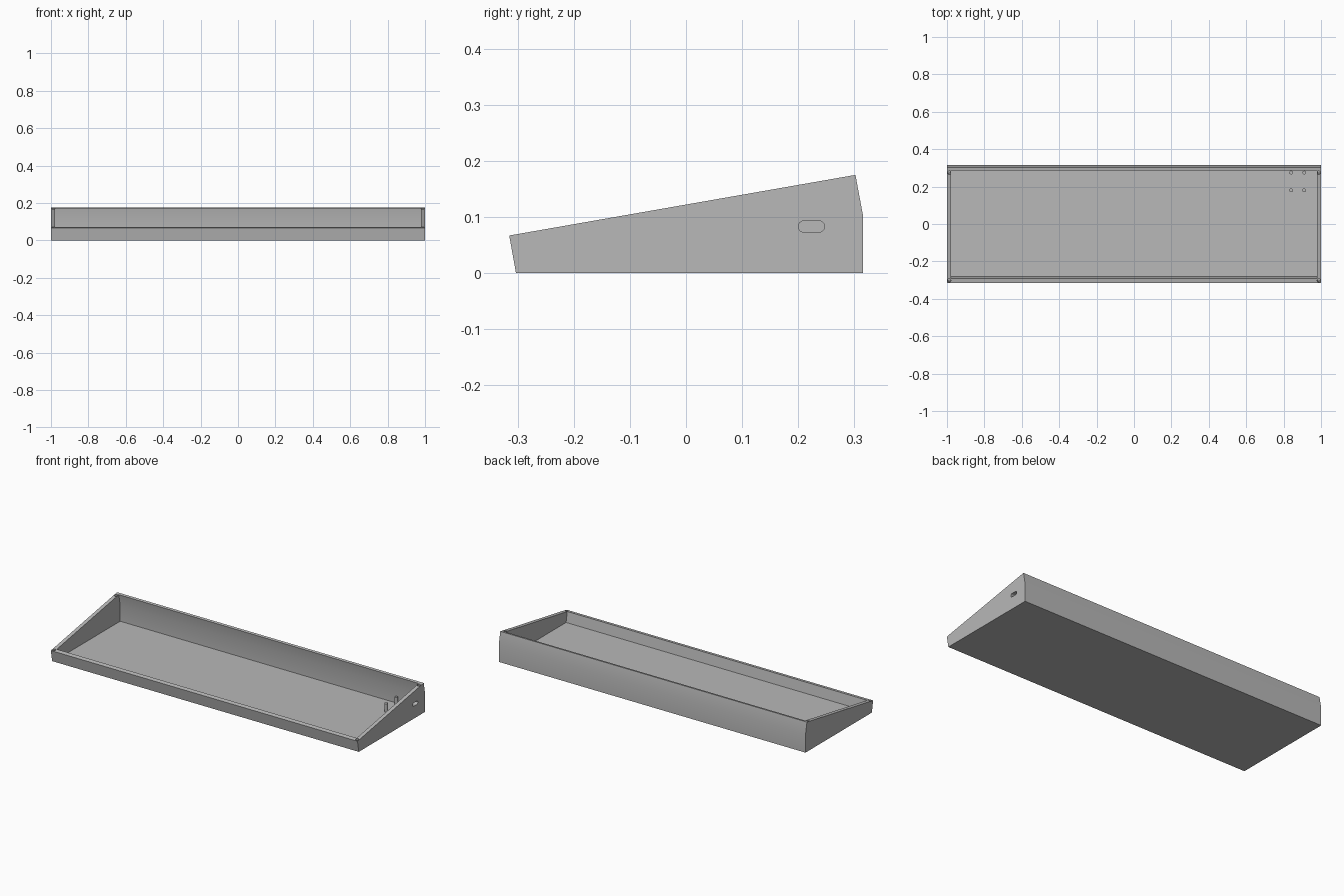
import bpy
import math

if "Cube" in bpy.data.objects:
    bpy.data.objects.remove(bpy.data.objects["Cube"], do_unlink=True)

grey = bpy.data.materials.new("plain grey")
grey.use_nodes = True
grey.diffuse_color = (0.48, 0.48, 0.48, 1)
grey.node_tree.nodes["Principled BSDF"].inputs["Base Color"].default_value = grey.diffuse_color

SLOPE = math.atan2(0.108, 0.617)


def prism(name, profile, x0, x1):
    """Extrude a (y, z) outline from x0 to x1."""
    n = len(profile)
    verts = [(x, y, z) for x in (x0, x1) for y, z in profile]
    faces = [tuple(reversed(range(n))), tuple(range(n, 2 * n))]
    faces += [(i, (i + 1) % n, n + (i + 1) % n, n + i) for i in range(n)]
    mesh = bpy.data.meshes.new(name)
    mesh.from_pydata(verts, [], faces)
    mesh.materials.append(grey)
    obj = bpy.data.objects.new(name, mesh)
    bpy.context.collection.objects.link(obj)
    return obj


def cylinder(name, radius, depth, location, tilt=0):
    bpy.ops.mesh.primitive_cylinder_add(vertices=24, radius=radius, depth=depth,
                                        location=location, rotation=(tilt, 0, 0))
    obj = bpy.context.object
    obj.name = name
    obj.data.materials.append(grey)
    return obj


def activate(obj):
    bpy.ops.object.select_all(action='DESELECT')
    obj.select_set(True)
    bpy.context.view_layer.objects.active = obj


def cut(target, cutter):
    cutter.hide_render = True
    mod = target.modifiers.new("cut", 'BOOLEAN')
    mod.operation = 'DIFFERENCE'
    mod.solver = 'EXACT'
    mod.object = cutter
    activate(target)
    bpy.ops.object.modifier_apply(modifier=mod.name)
    bpy.data.objects.remove(cutter, do_unlink=True)


# Wedge-shaped tray
tray = prism("tray", [(-0.303, 0), (0.315, 0), (0.315, 0.105),
                      (0.302, 0.175), (-0.315, 0.067)], -1, 1)

# Open hollow inside, leaving thin walls and floor
cut(tray, prism("hollow", [(-0.28, 0.011), (0.299, 0.011), (0.299, 0.105),
                           (0.278, 0.22), (-0.298, 0.11)], -0.978, 0.978))

# Rounded cable slot through the left wall
slot = []
for centre, start in ((0.237, -90), (0.21, 90)):
    for step in range(13):
        a = math.radians(start + step * 15)
        slot.append((centre + 0.01 * math.cos(a), 0.083 + 0.01 * math.sin(a)))
cut(tray, prism("slot", slot, 0.95, 1.05))

# Screw holes in the corners of the sloping rim
for x in (-0.988, 0.988):
    for y in (-0.302, 0.274):
        z = 0.067 + (y + 0.315) * math.tan(SLOPE)
        cut(tray, cylinder("screw_hole", 0.009, 0.08, (x, y, z), SLOPE))

activate(tray)
bpy.ops.object.shade_smooth_by_angle(angle=math.radians(30))

# Four board standoffs on the floor
for x in (0.84, 0.91):
    for y in (0.18, 0.275):
        post = cylinder("standoff", 0.01, 0.052, (x, y, 0.034))
        activate(post)
        bpy.ops.object.shade_smooth_by_angle(angle=math.radians(30))
